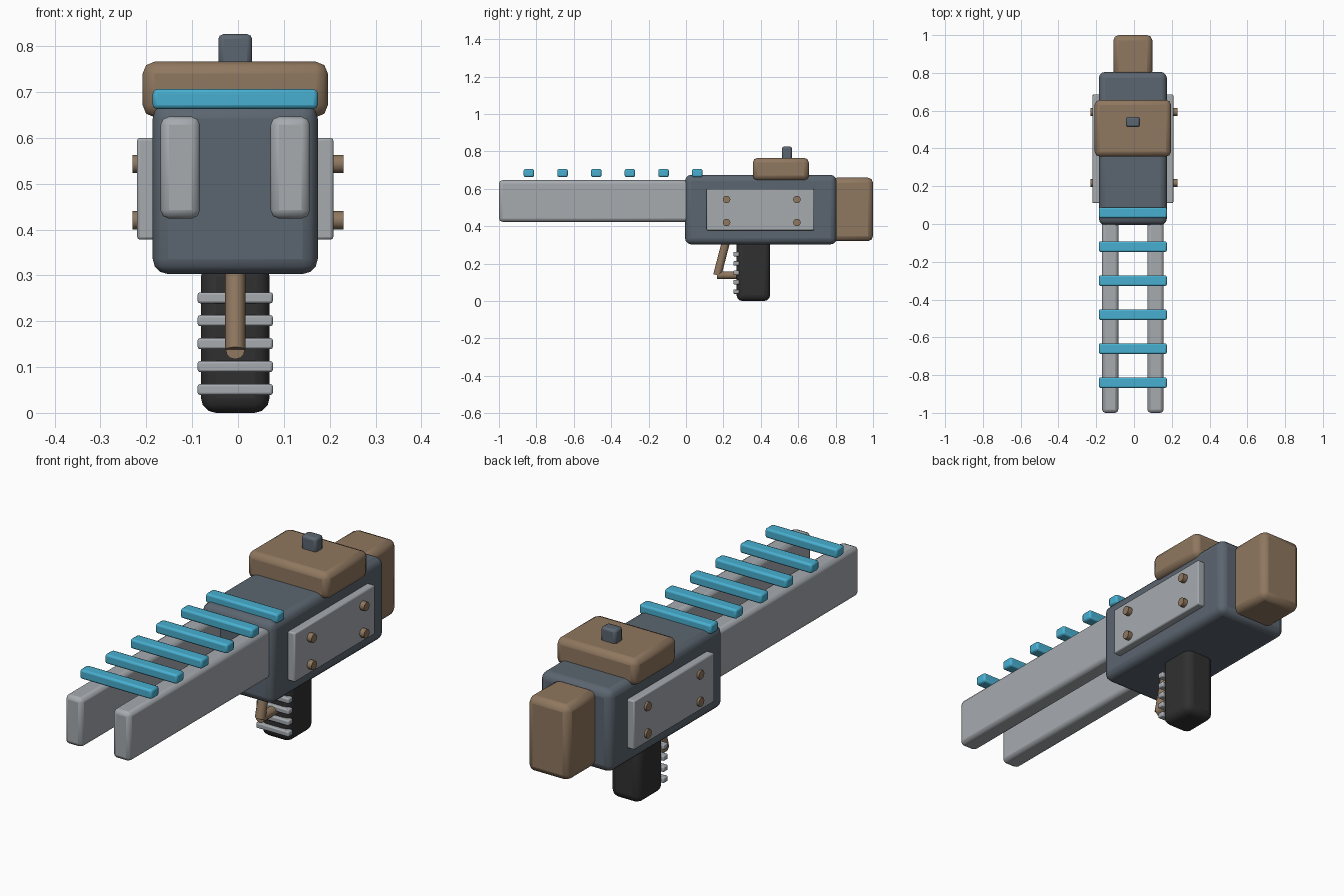
import bpy
import math
from mathutils import Vector

cube = bpy.data.objects.get("Cube")
if cube:
    bpy.data.objects.remove(cube, do_unlink=True)

CX = -0.006  # centre line of the main parts


def material(name, color):
    m = bpy.data.materials.new(name)
    m.use_nodes = True
    m.diffuse_color = (*color, 1)
    for node in m.node_tree.nodes:
        if node.type == 'BSDF_PRINCIPLED':
            node.inputs["Base Color"].default_value = (*color, 1)
    return m


slate = material("slate", (0.105, 0.13, 0.16))
brown = material("brown", (0.275, 0.185, 0.115))
cyan = material("cyan", (0.065, 0.43, 0.63))
silver = material("silver", (0.38, 0.405, 0.43))
black = material("black", (0.03, 0.03, 0.03))


def finish(obj, name, mat):
    obj.name = name
    obj.data.materials.append(mat)
    bpy.ops.object.shade_smooth_by_angle(angle=math.radians(50))
    return obj


def box(name, x, y, z, mat, bevel, segments=2):
    """Rounded box from (min, max) ranges."""
    bpy.ops.mesh.primitive_cube_add(size=1)
    obj = bpy.context.object
    size = [r[1] - r[0] for r in (x, y, z)]
    center = [(r[0] + r[1]) / 2 for r in (x, y, z)]
    for v in obj.data.vertices:
        v.co = [c * s for c, s in zip(v.co, size)]
    obj.location = center
    mod = obj.modifiers.new("Bevel", 'BEVEL')
    mod.width = bevel
    mod.segments = segments
    return finish(obj, name, mat)


def rod(name, start, end, radius, mat, sides=12):
    a, b = Vector(start), Vector(end)
    bpy.ops.mesh.primitive_cylinder_add(vertices=sides, radius=radius,
                                        depth=(b - a).length, location=(a + b) / 2)
    obj = bpy.context.object
    obj.rotation_euler = (b - a).to_track_quat('Z', 'Y').to_euler()
    return finish(obj, name, mat)


def mid(half, offset=0.0):
    return (CX + offset - half, CX + offset + half)


# Main housing, rear stock, top cover and its sight
box("body", mid(0.18), (-0.005, 0.805), (0.303, 0.675), slate, 0.033, 3)
box("stock", mid(0.103), (0.78, 1.0), (0.32, 0.66), brown, 0.028)
box("top_cover", mid(0.202), (0.357, 0.657), (0.645, 0.766), brown, 0.026)
box("sight", mid(0.037), (0.513, 0.567), (0.755, 0.826), slate, 0.011)

# Twin rails, side plates and bolts
for side, s in (("right", -1), ("left", 1)):
    box(side + "_rail", mid(0.043, s * 0.12), (-1.0, 0.1), (0.424, 0.646), silver, 0.018)
    box(side + "_plate", mid(0.023, s * 0.191), (0.11, 0.685), (0.378, 0.6), silver, 0.006)
    for y in (0.217, 0.593):
        for z in (0.42, 0.543):
            rod(side + "_bolt", (s * 0.18, y, z), (s * 0.23, y, z), 0.02, brown)

# Glowing rungs across the rails
for i in range(6):
    y = -0.84 + 0.18 * i
    box("rung", mid(0.18), (y - 0.028, y + 0.028), (0.663, 0.706), cyan, 0.009)

# Grip with finger ridges
box("grip", mid(0.075), (0.27, 0.45), (0.0, 0.33), black, 0.033, 3)
for i in range(5):
    z = 0.051 + 0.05 * i
    box("grip_ridge", mid(0.082), (0.253, 0.285), (z - 0.012, z + 0.012), silver, 0.005)

# Trigger guard
rod("guard_front", (CX, 0.217, 0.33), (CX, 0.167, 0.138), 0.022, brown)
rod("guard_bottom", (CX, 0.165, 0.138), (CX, 0.28, 0.138), 0.021, brown)
